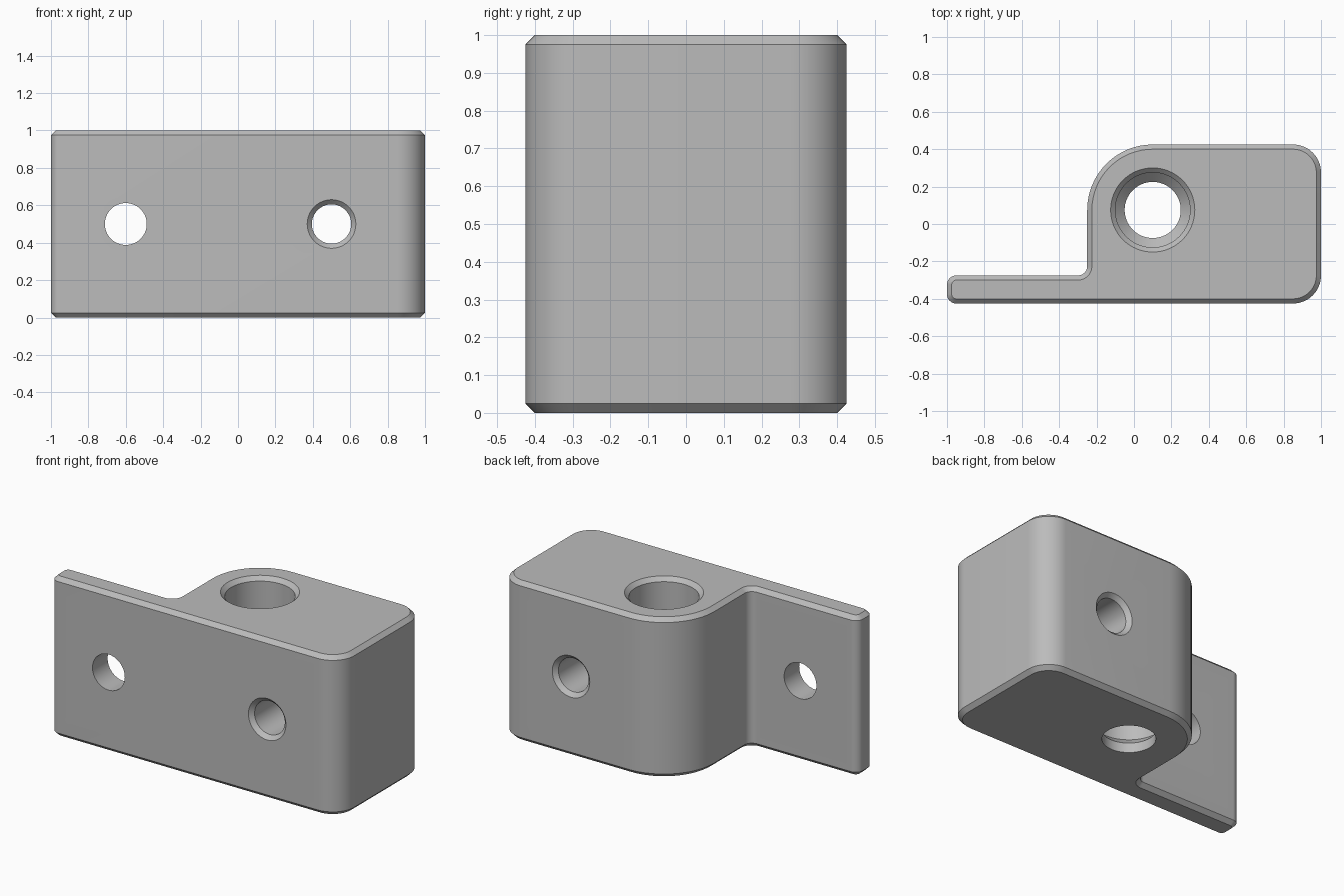
import bpy, bmesh
from math import sin, cos, pi, radians
from mathutils import Matrix, Vector

if "Cube" in bpy.data.objects:
    bpy.data.objects.remove(bpy.data.objects["Cube"])

HEIGHT, CHAMFER = 1.0, 0.025
MID = HEIGHT / 2

grey = bpy.data.materials.new("plain grey")
grey.use_nodes = True
grey.diffuse_color = (0.5, 0.5, 0.5, 1)
grey.node_tree.nodes["Principled BSDF"].inputs["Base Color"].default_value = (0.5, 0.5, 0.5, 1)

# Outline corners, counter-clockwise: centre x, y, radius, start angle, sweep
CORNERS = [
    (-0.95, -0.375, 0.05, 180, 90),
    (0.85, -0.275, 0.15, 270, 90),
    (0.85, 0.275, 0.15, 0, 90),
    (0.10, 0.075, 0.35, 90, 90),
    (-0.30, -0.225, 0.05, 0, -90),   # concave fillet
    (-0.95, -0.325, 0.05, 90, 90),
]


def outline(inset, z, steps=16):
    points = []
    for x, y, radius, start, sweep in CORNERS:
        r = radius - inset if sweep > 0 else radius + inset
        for i in range(steps + 1):
            a = radians(start + sweep * i / steps)
            points.append(Vector((x + r * cos(a), y + r * sin(a), z)))
    return points


def loft(name, rings):
    """Skin a stack of matching closed rings and cap both ends."""
    bm = bmesh.new()
    loops = [[bm.verts.new(p) for p in ring] for ring in rings]
    for low, high in zip(loops, loops[1:]):
        for i in range(len(low)):
            j = (i + 1) % len(low)
            bm.faces.new((low[i], low[j], high[j], high[i]))
    bm.faces.new(loops[0][::-1])
    bm.faces.new(loops[-1])
    bmesh.ops.recalc_face_normals(bm, faces=bm.faces)
    mesh = bpy.data.meshes.new(name)
    bm.to_mesh(mesh)
    bm.free()
    mesh.materials.append(grey)
    obj = bpy.data.objects.new(name, mesh)
    bpy.context.collection.objects.link(obj)
    return obj


def drill(name, matrix, profile, steps=64):
    """Turned cutter from (radius, height) pairs, subtracted from the block."""
    rings = [[matrix @ Vector((r * cos(2 * pi * i / steps), r * sin(2 * pi * i / steps), h))
              for i in range(steps)] for r, h in profile]
    cutter = loft(name, rings)
    cutter.hide_render = True
    mod = block.modifiers.new(name, 'BOOLEAN')
    mod.operation, mod.solver, mod.object = 'DIFFERENCE', 'EXACT', cutter
    bpy.ops.object.modifier_apply(modifier=name)
    bpy.data.objects.remove(cutter)


# Block with side flange, chamfered along top and bottom
block = loft("mounting_block", [
    outline(CHAMFER, 0), outline(0, CHAMFER),
    outline(0, HEIGHT - CHAMFER), outline(CHAMFER, HEIGHT)])
bpy.context.view_layer.objects.active = block
block.select_set(True)

# Stepped vertical bore with a conical seat and chamfered mouth
drill("vertical_bore", Matrix.Translation((0.1, 0.075, 0)), [
    (0.15, -0.1), (0.15, 0.06), (0.2, 0.11),
    (0.2, HEIGHT - CHAMFER), (0.225, HEIGHT), (0.225, HEIGHT + 0.1)])

# Cross holes running front to back
turn = Matrix.Rotation(radians(90), 4, 'X')
drill("cross_hole", Matrix.Translation((0.5, 0, MID)) @ turn, [
    (0.13, -0.5), (0.13, -0.425), (0.105, -0.4),
    (0.105, 0.4), (0.13, 0.425), (0.13, 0.5)])
drill("flange_hole", Matrix.Translation((-0.6, 0, MID)) @ turn, [(0.112, -0.1), (0.112, 0.6)])

bpy.ops.object.shade_smooth_by_angle(angle=radians(25))
